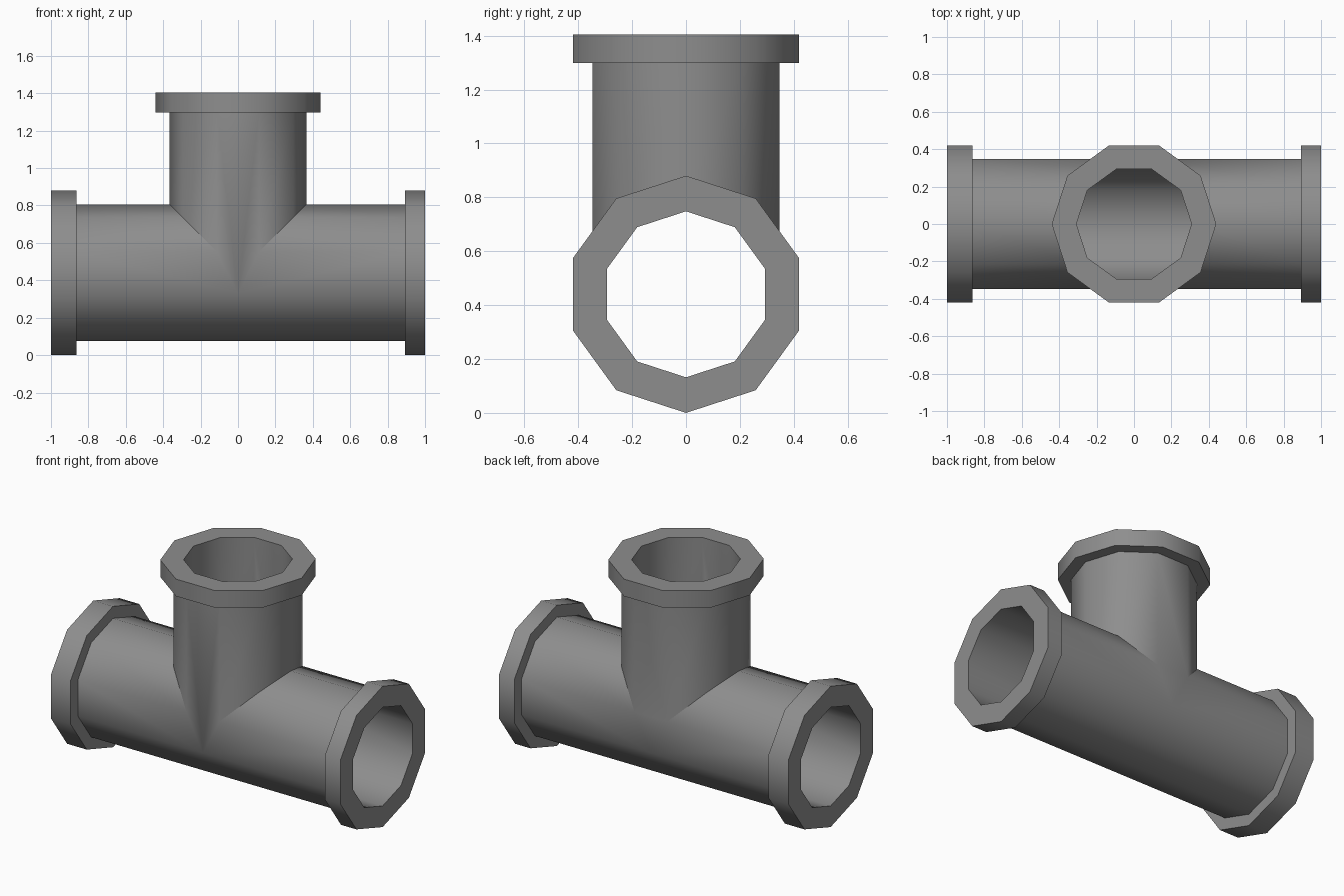
import bpy
import bmesh
from math import cos, sin, tan, pi, radians
from mathutils import Matrix

cube = bpy.data.objects.get("Cube")
if cube:
    bpy.data.objects.remove(cube, do_unlink=True)

SIDES = 10
PIPE, FLANGE, BORE = 0.365, 0.44, 0.308
AXIS_Z = 0.44

grey = bpy.data.materials.new("pipe grey")
grey.use_nodes = True
COLOUR = (0.27, 0.27, 0.27, 1)
grey.diffuse_color = COLOUR
grey.node_tree.nodes["Principled BSDF"].inputs["Base Color"].default_value = COLOUR


def add_arm(bm, length, rim, turn, mitres):
    """Hollow flanged arm along +z, mitred at its root, then turned about y."""
    profile = [(0, PIPE), (length - rim, PIPE), (length - rim, FLANGE),
               (length, FLANGE), (length, BORE), (0, BORE)]
    rings = []
    for t, r in profile:
        angles = [2 * pi * i / SIDES for i in range(SIDES)]
        rings.append([bm.verts.new((r * cos(a), r * sin(a), t)) for a in angles])
    faces = []
    for a, b in zip(rings, rings[1:]):
        for i in range(SIDES):
            j = (i + 1) % SIDES
            faces.append(bm.faces.new((a[i], a[j], b[j], b[i])))
    # Trim the root along each 45 degree seam
    for side in mitres:
        geom = faces + list({e for f in faces for e in f.edges}) \
            + list({v for f in faces for v in f.verts})
        cut = bmesh.ops.bisect_plane(bm, geom=geom, dist=1e-5, plane_co=(0, 0, 0),
                                     plane_no=(side, 0, 1), clear_inner=True)
        faces = [g for g in cut["geom"] if isinstance(g, bmesh.types.BMFace)]
    verts = list({v for f in faces for v in f.verts})
    bmesh.ops.transform(bm, verts=verts, matrix=Matrix.Rotation(radians(turn), 4, "Y"))


# Three arms: right end, left end and upright branch
body = bmesh.new()
for arm in ((1.0, 0.107, 90, (1,)), (1.0, 0.136, -90, (-1,)), (0.965, 0.107, 0, (1, -1))):
    part = bmesh.new()
    add_arm(part, *arm)
    temp = bpy.data.meshes.new("arm")
    part.to_mesh(temp)
    part.free()
    body.from_mesh(temp)
    bpy.data.meshes.remove(temp)

# Draw the seam tip down to the lower edge of the flat side, then weld
for v in body.verts:
    if abs(v.co.x) < 1e-4 and abs(v.co.z) < 1e-4:
        v.co.z = -abs(v.co.y) * tan(pi / SIDES)
bmesh.ops.remove_doubles(body, verts=body.verts, dist=1e-4)
bmesh.ops.recalc_face_normals(body, faces=body.faces)
bmesh.ops.translate(body, verts=body.verts, vec=(0, 0, AXIS_Z))

mesh = bpy.data.meshes.new("tee_pipe")
body.to_mesh(mesh)
body.free()
mesh.materials.append(grey)
tee = bpy.data.objects.new("tee_pipe", mesh)
bpy.context.collection.objects.link(tee)

# Smooth barrels, crisp flanges and seams
bpy.ops.object.select_all(action="DESELECT")
tee.select_set(True)
bpy.context.view_layer.objects.active = tee
bpy.ops.object.shade_smooth_by_angle(angle=radians(45))
